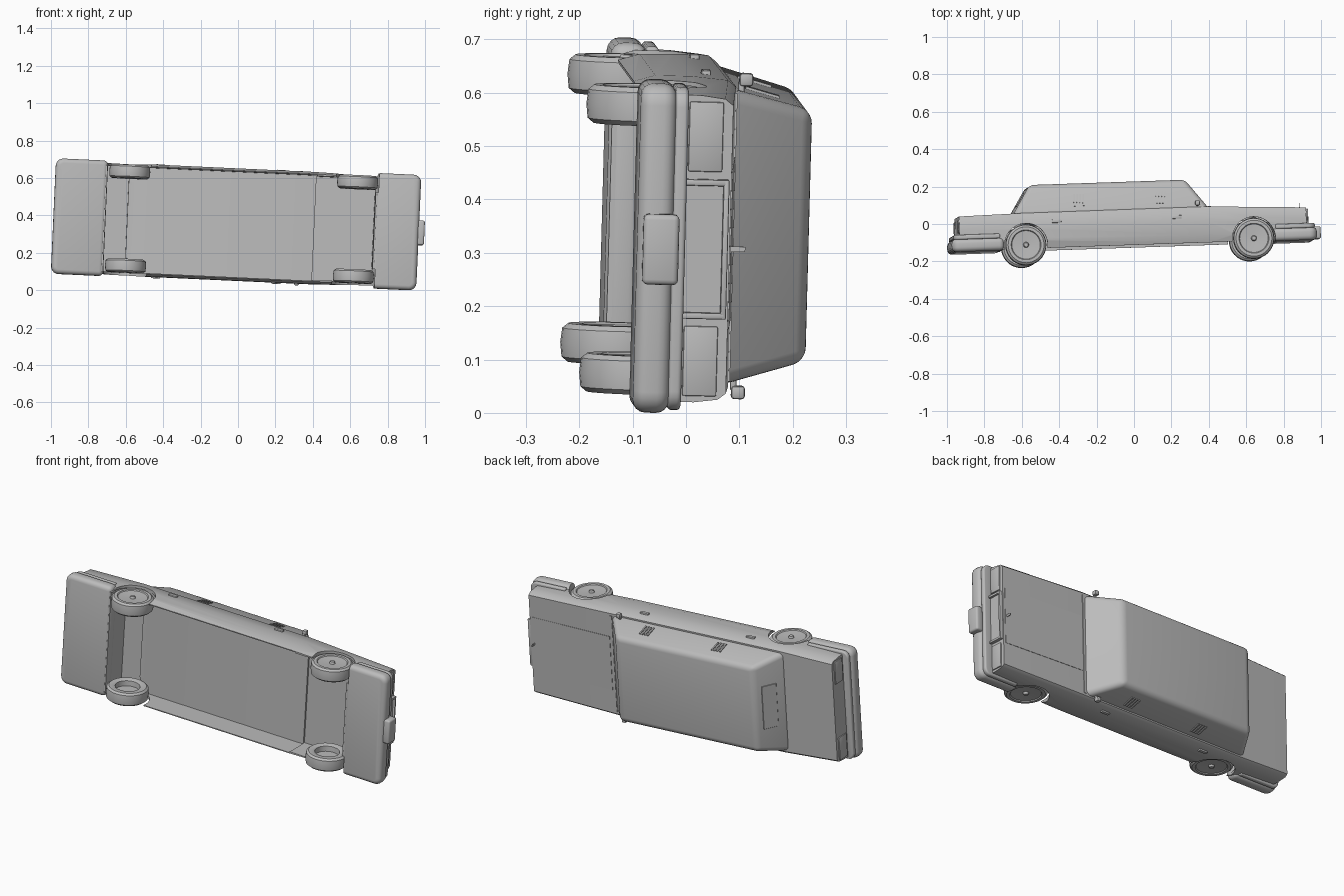
import bpy, bmesh, math
from mathutils import Matrix, Vector

if "Cube" in bpy.data.objects:
    bpy.data.objects.remove(bpy.data.objects["Cube"])

grey = bpy.data.materials.new("grey_paint")
grey.use_nodes = True
grey.diffuse_color = (0.5, 0.5, 0.5, 1)
grey.node_tree.nodes["Principled BSDF"].inputs["Base Color"].default_value = (0.5, 0.5, 0.5, 1)

# The car lies on its side: x runs to its nose, y is its roof side, z runs across it
ax = Vector((1, 0.034, -0.046)).normalized()
az = Vector((0.046, 0.027, 1))
az = (az - ax * az.dot(ax)).normalized()
ay = az.cross(ax)
LIE = Matrix((ax, ay, az)).transposed().to_4x4()
parts = []


def add(name, bm, bevel=0, segments=3):
    bmesh.ops.recalc_face_normals(bm, faces=bm.faces)
    me = bpy.data.meshes.new(name)
    bm.to_mesh(me)
    bm.free()
    ob = bpy.data.objects.new(name, me)
    bpy.context.collection.objects.link(ob)
    if bevel:
        m = ob.modifiers.new("bevel", "BEVEL")
        m.width, m.segments, m.limit_method = bevel, segments, "ANGLE"
    parts.append(ob)
    return ob


def box(name, lo, hi, bevel=0, segments=2, tilt=0):
    lo, hi = Vector(lo), Vector(hi)
    bm = bmesh.new()
    bmesh.ops.create_cube(bm, size=1)
    bm.transform(Matrix.Translation((lo + hi) / 2) @ Matrix.Rotation(tilt, 4, "Z")
                 @ Matrix.Diagonal((*(hi - lo), 1)))
    return add(name, bm, bevel, segments)


def wide(name, x, y, half, bevel=0, segments=2, tilt=0):
    """Box across the whole car, centred on its middle."""
    return box(name, (x[0], y[0], -half), (x[1], y[1], half), bevel, segments, tilt)


def loft(name, rings, bevel=0, segments=3):
    bm = bmesh.new()
    rows = [[bm.verts.new(p) for p in ring] for ring in rings]
    n = len(rows[0])
    for a, b in zip(rows, rows[1:]):
        for i in range(n):
            bm.faces.new((a[i], a[(i + 1) % n], b[(i + 1) % n], b[i]))
    bm.faces.new(rows[0])
    bm.faces.new(rows[-1])
    return add(name, bm, bevel, segments)


# Lower body, lofted along its length
def section(x, half, top):
    side = [(half - 0.012, -0.11), (half, -0.07), (half, 0.0),
            (half - 0.006, top - 0.015), (half - 0.018, top)]
    return [(x, y, z) for z, y in side] + [(x, y, -z) for z, y in reversed(side)]


body = loft("body", [section(-0.945, 0.288, 0.074), section(-0.62, 0.3, 0.08),
                     section(0.39, 0.3, 0.082), section(0.912, 0.288, 0.06)])

# Cabin with rounded edges
loft("cabin", [[(a, y, -h), (b, y, -h), (b, y, h), (a, y, h)]
               for y, a, b, h in ((0.065, -0.66, 0.4, 0.28), (0.231, -0.56, 0.272, 0.236))],
     bevel=0.025, segments=5)


# Wrap-round bumpers: a deep block with a trim strip above, outer corners rounded in plan
def bumper(name, inner, outer, y, half, radius, bevel):
    d = 1 if outer > inner else -1
    arc = [(outer - d * radius * (1 - math.sin(t)), half - radius * (1 - math.cos(t)))
           for t in (i * math.pi / 10 for i in range(6))]
    plan = [(inner, half)] + arc
    plan += [(x, -z) for x, z in reversed(plan)]
    return loft(name, [[(x, h, z) for x, z in plan] for h in y], bevel, 4)


bumpers = []
for end, inner, outer in (("rear", -0.71, -0.989), ("front", 0.725, 0.967)):
    d = 1 if outer > 0 else -1
    bumpers.append(bumper(end + "_bumper", inner, outer, (-0.115, -0.047), 0.309, 0.04, 0.024))
    bumpers.append(bumper(end + "_bumper_trim", inner + d * 0.02, outer - d * 0.01,
                          (-0.05, -0.025), 0.303, 0.036, 0.008))

# Cutters for the open underside and the wheel arches
cutters = [wide("underside_cutter", (-0.592, 0.412), (-0.3, 0.02), 0.283),
           wide("rear_axle_cutter", (-0.712, -0.591), (-0.3, 0.04), 0.283),
           wide("front_axle_cutter", (0.411, 0.727), (-0.3, 0.03), 0.278)]
WHEELS = ((-0.592, -0.09), (0.628, -0.096))
arches = []
for x, y in WHEELS:
    for s in (-1, 1):
        bm = bmesh.new()
        bmesh.ops.create_cone(bm, cap_ends=True, segments=40, radius1=0.115, radius2=0.115, depth=0.16)
        bm.transform(Matrix.Translation((x, y, s * 0.285)))
        arches.append(add("wheel_arch_cutter", bm))
for target, tools in [(body, cutters + arches)] + [(b, arches) for b in bumpers]:
    for tool in tools:
        m = target.modifiers.new("cut", "BOOLEAN")
        m.operation, m.object, m.solver = "DIFFERENCE", tool, "EXACT"

# Wheels: tyre, dished cap outside, hollow rim inside
PROFILE = [(0, -0.004), (0.062, -0.004), (0.064, -0.032), (0.07, -0.036), (0.096, -0.036),
           (0.107, -0.027), (0.11, 0), (0.107, 0.027), (0.096, 0.036), (0.08, 0.036),
           (0.076, 0.031), (0.05, 0.029), (0.015, 0.027), (0.011, 0.038), (0, 0.039)]
for end, (x, y) in zip(("rear", "front"), WHEELS):
    for side, s in (("left", -1), ("right", 1)):
        bm = bmesh.new()
        vs = [bm.verts.new((r, 0, w * s)) for r, w in PROFILE]
        es = [bm.edges.new(p) for p in zip(vs, vs[1:])]
        bmesh.ops.spin(bm, geom=vs + es, cent=(0, 0, 0), axis=(0, 0, 1), angle=math.tau, steps=36)
        bmesh.ops.remove_doubles(bm, verts=bm.verts, dist=0.0002)
        bm.transform(Matrix.Translation((x, y, s * 0.252 + 0.003)))
        add(f"{end}_{side}_wheel", bm)

# Grille frame, its backing, plate and hood ornament
wide("grille", (0.89, 0.918), (-0.035, 0.05), 0.122)
for s in (-1, 1):
    box("grille_side", (0.89, -0.038, s * 0.125 - 0.006), (0.93, 0.055, s * 0.125 + 0.006), 0.003)
for y in (-0.036, 0.05):
    wide("grille_rail", (0.89, 0.93), (y - 0.005, y + 0.006), 0.131, 0.003)
wide("front_plate", (0.955, 0.997), (-0.105, -0.038), 0.066, 0.01, 3)
wide("hood_ornament", (0.888, 0.892), (0.055, 0.09), 0.005)

# Raised hood centre, cowl and rear window
wide("hood_centre", (0.41, 0.9), (0.066, 0.073), 0.15, tilt=math.atan2(-0.022, 0.522))
wide("cowl", (0.39, 0.404), (0.07, 0.085), 0.27)
wide("rear_window", (-0.647, -0.563), (0.1538, 0.1598), 0.12, 0.0015, 1, math.atan2(0.166, 0.1))

# Details repeated on both sides
for side, s in (("left", -1), ("right", 1)):
    def at(name, x, y, z, bevel=0.003):
        a, b = sorted((z[0] * s, z[1] * s))
        box(f"{side}_{name}", (x[0], y[0], a), (x[1], y[1], b), bevel)

    at("headlight", (0.9, 0.918), (-0.022, 0.042), (0.145, 0.276))
    at("tail_light", (-0.951, -0.93), (-0.015, 0.055), (0.15, 0.276))
    at("mirror_arm", (0.325, 0.34), (0.088, 0.1), (0.262, 0.29))
    at("mirror", (0.32, 0.345), (0.09, 0.116), (0.281, 0.306), 0.006)
    for x in (-0.425, 0.22):
        at("door_handle", (x - 0.025, x + 0.025), (0.022, 0.04), (0.29, 0.305))
    # Slatted ornaments on the cabin side
    for x in (-0.3, 0.14):
        for i in range(4):
            bm = bmesh.new()
            bmesh.ops.create_cube(bm, size=1)
            bm.transform(Matrix.Translation((x + (i - 1.5) * 0.016, 0.14, s * 0.262))
                         @ Matrix.Rotation(-s * 0.26, 4, "X")
                         @ Matrix.Diagonal((0.008, 0.066, 0.006, 1)))
            add(f"{side}_cabin_slat", bm)

# Bake the modifiers, drop the cutters, shade, and lay the car down
graph = bpy.context.evaluated_depsgraph_get()
baked = {ob: bpy.data.meshes.new_from_object(ob.evaluated_get(graph)) for ob in parts}
for tool in cutters + arches:
    parts.remove(tool)
    baked.pop(tool)
    bpy.data.objects.remove(tool)
for ob in parts:
    ob.modifiers.clear()
    ob.data = baked[ob]
    ob.data.materials.clear()
    ob.data.materials.append(grey)
    ob.data.transform(LIE)
points = [v.co for ob in parts for v in ob.data.vertices]
low = [min(p[i] for p in points) for i in range(3)]
high = [max(p[i] for p in points) for i in range(3)]
shift = Matrix.Translation((-(low[0] + high[0]) / 2, -(low[1] + high[1]) / 2, -low[2]))
bpy.ops.object.select_all(action="DESELECT")
for ob in parts:
    ob.data.transform(shift)
    ob.select_set(True)
bpy.context.view_layer.objects.active = parts[0]
bpy.ops.object.shade_smooth_by_angle(angle=math.radians(35))
